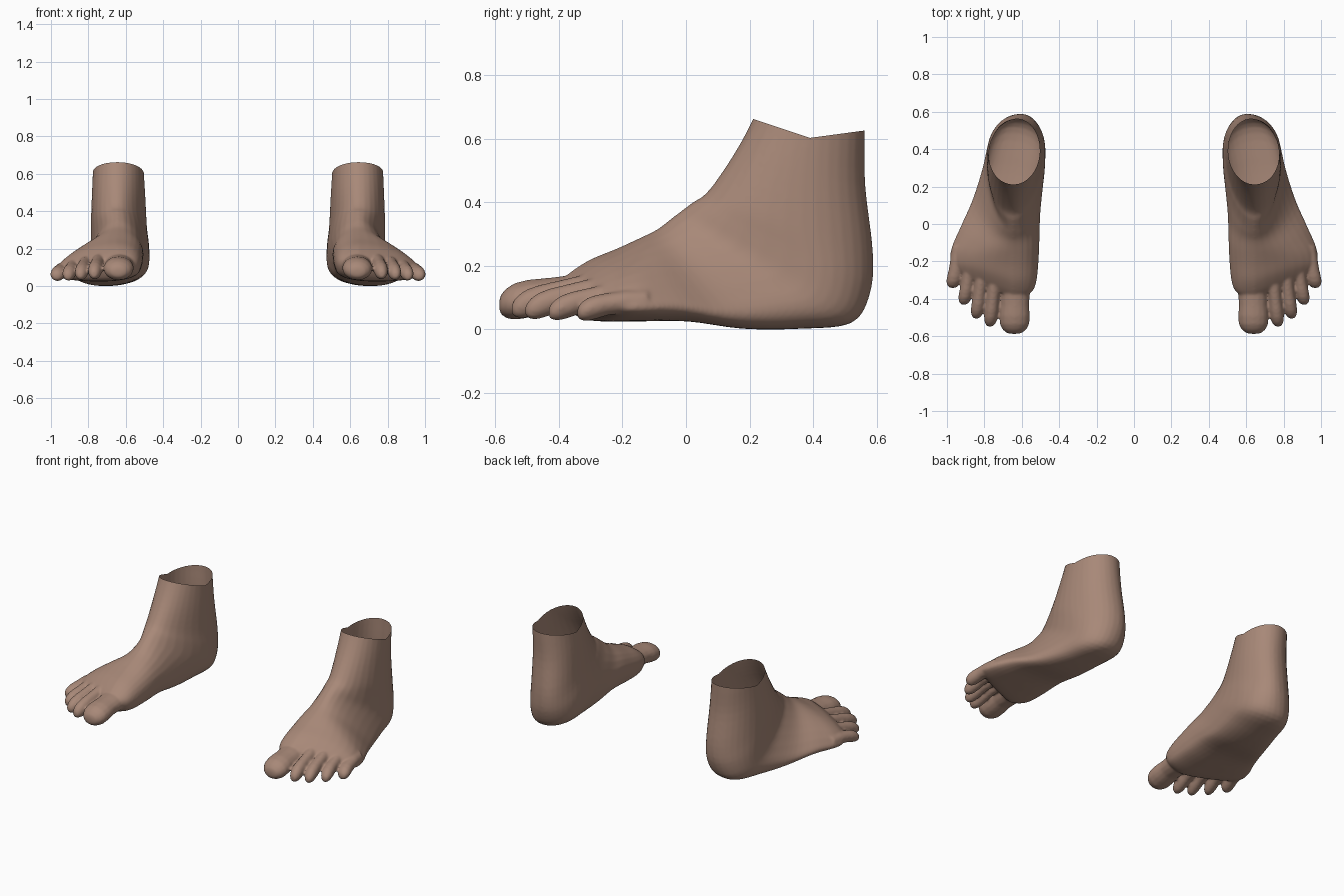
import bpy, bmesh
from math import sin, cos, pi
from mathutils import Vector

cube = bpy.data.objects.get("Cube")
if cube:
    bpy.data.objects.remove(cube)

skin = bpy.data.materials.new("brown skin")
skin.use_nodes = True
skin_colour = (0.39, 0.247, 0.187, 1)
skin.diffuse_color = skin_colour
skin.node_tree.nodes["Principled BSDF"].inputs["Base Color"].default_value = skin_colour

RING_SIDES = 32
RIDGE_X = 0.645


def power(value, exponent):
    return abs(value) ** exponent * (1 if value >= 0 else -1)


def loft(bm, rings):
    """Join closed rings of points into a capped tube."""
    loops = [[bm.verts.new(p) for p in ring] for ring in rings]
    for a, b in zip(loops, loops[1:]):
        for i in range(len(a)):
            j = (i + 1) % len(a)
            bm.faces.new((a[i], a[j], b[j], b[i]))
    bm.faces.new(loops[0])
    bm.faces.new(loops[-1])


def smooth_rows(rows, steps=4):
    """Catmull-Rom interpolation between rows of section measurements."""
    result = []
    for i in range(len(rows) - 1):
        quad = [rows[max(i - 1, 0)], rows[i], rows[i + 1], rows[min(i + 2, len(rows) - 1)]]
        for s in range(steps):
            t = s / steps
            result.append([
                b + t / 2 * (c - a + t * (2*a - 5*b + 4*c - d + t * (3*b - a - 3*c + d)))
                for a, b, c, d in zip(*quad)])
    result.append(rows[-1])
    return result


def foot_ring(row):
    """Section from the instep ridge to the heel or sole, widest at 'wide'."""
    top_y, top_z, low_y, low_z, wide, inner, outer, low_x, skew = row
    top = Vector((RIDGE_X, top_y, top_z))
    low = Vector((low_x, low_y, low_z))
    centre = top.lerp(low, wide)
    # Round at the ankle and heel, a little flatter along the sole
    flatness = 1 - 0.15 * (top - low).normalized().z
    ring = []
    for i in range(RING_SIDES):
        angle = 2 * pi * i / RING_SIDES
        c, s = cos(angle), sin(angle)
        end, bend = (top, 1) if c >= 0 else (low, flatness)
        p = centre + (end - centre) * abs(c) ** bend
        side = outer - centre.x if s >= 0 else centre.x - inner
        p.x += side * power(s, bend)
        p.y += skew * max(0, p.x - RIDGE_X)
        ring.append(p)
    return ring


def add_toe(bm, base, tip, half_width, half_height):
    base, tip = Vector(base), Vector(tip)
    shape = [(0, 1), (0.3, 0.98), (0.55, 0.93), (0.72, 1), (0.85, 0.97),
             (0.93, 0.8), (0.98, 0.55), (1, 0.3)]
    rings = []
    for along, size in shape:
        centre = base.lerp(tip, along)
        centre.z += 0.012 * sin(pi * along)
        rings.append([
            centre + Vector((half_width * size * cos(2 * pi * i / 16), 0,
                             half_height * size * sin(2 * pi * i / 16)))
            for i in range(16)])
    loft(bm, rings)


# Sections: instep y z, heel or sole y z, widest place, inner x, outer x, sole x, skew
sections = [
    (0.24, 0.74, 0.56, 0.74, 0.5, 0.505, 0.775, 0.63, 0),
    (0.21, 0.66, 0.562, 0.62, 0.5, 0.505, 0.775, 0.63, 0),
    (0.15, 0.55, 0.564, 0.45, 0.53, 0.497, 0.78, 0.615, 0),
    (0.07, 0.435, 0.588, 0.24, 0.57, 0.488, 0.785, 0.605, 0),
    (0.02, 0.399, 0.578, 0.11, 0.65, 0.475, 0.785, 0.62, 0),
    (-0.02, 0.369, 0.52, 0.02, 0.7, 0.475, 0.79, 0.65, 0),
    (-0.05, 0.346, 0.36, 0.002, 0.72, 0.493, 0.815, 0.69, 0),
    (-0.09, 0.315, 0.18, 0.002, 0.75, 0.512, 0.86, 0.73, 0),
    (-0.15, 0.285, 0, 0.025, 0.75, 0.52, 0.925, 0.75, 0.05),
    (-0.22, 0.253, -0.17, 0.025, 0.75, 0.523, 0.97, 0.74, 0.2),
    (-0.3, 0.22, -0.29, 0.025, 0.72, 0.53, 0.982, 0.73, 0.33),
    (-0.36, 0.182, -0.345, 0.035, 0.62, 0.548, 0.965, 0.73, 0.4),
    (-0.395, 0.15, -0.375, 0.07, 0.55, 0.59, 0.92, 0.72, 0.42),
]

# Toes: base, tip, half width, half height
toes = [
    ((0.632, -0.25, 0.115), (0.64, -0.587, 0.077), 0.081, 0.06),
    ((0.738, -0.25, 0.135), (0.77, -0.548, 0.064), 0.038, 0.046),
    ((0.805, -0.23, 0.125), (0.843, -0.505, 0.058), 0.037, 0.043),
    ((0.867, -0.18, 0.11), (0.91, -0.432, 0.053), 0.037, 0.04),
    ((0.93, -0.12, 0.088), (0.97, -0.342, 0.052), 0.041, 0.038),
]

# Solid foot with its toes
bm = bmesh.new()
loft(bm, [foot_ring(row) for row in smooth_rows(sections)])
for toe in toes:
    add_toe(bm, *toe)
bmesh.ops.recalc_face_normals(bm, faces=bm.faces)
mesh = bpy.data.meshes.new("left_foot")
bm.to_mesh(mesh)
bm.free()
left = bpy.data.objects.new("left_foot", mesh)
bpy.context.collection.objects.link(left)

# Blend the toes into the foot as one skin
remesh = left.modifiers.new("blend", 'REMESH')
remesh.mode = 'VOXEL'
remesh.voxel_size = 0.007
relax = left.modifiers.new("relax", 'SMOOTH')
relax.factor = 0.5
relax.iterations = 8
bpy.context.view_layer.update()
blended = bpy.data.meshes.new_from_object(
    left.evaluated_get(bpy.context.evaluated_depsgraph_get()))
left.modifiers.clear()

# Open the ankle along a shallow V-shaped rim
bm = bmesh.new()
bm.from_mesh(blended)
dip = Vector((0, 0.39, 0.602))
normals = [Vector((0, 0.06, 0.18)), Vector((0, -0.023, 0.17))]
for normal in normals:
    bmesh.ops.bisect_plane(bm, geom=bm.verts[:] + bm.edges[:] + bm.faces[:],
                           plane_co=dip, plane_no=normal)
above = [f for f in bm.faces
         if all((f.calc_center_median() - dip).dot(n) > 0 for n in normals)]
bmesh.ops.delete(bm, geom=above, context='FACES')

# Rest on the ground
floor = min(v.co.z for v in bm.verts)
bmesh.ops.translate(bm, verts=bm.verts, vec=(0, 0, -floor))
for f in bm.faces:
    f.smooth = True
    f.material_index = 0
bm.to_mesh(blended)
blended.materials.clear()
blended.materials.append(skin)
left.data = blended

# Mirrored right foot
bmesh.ops.scale(bm, verts=bm.verts, vec=(-1, 1, 1))
bmesh.ops.reverse_faces(bm, faces=bm.faces)
right_mesh = bpy.data.meshes.new("right_foot")
bm.to_mesh(right_mesh)
bm.free()
right_mesh.materials.append(skin)
right = bpy.data.objects.new("right_foot", right_mesh)
bpy.context.collection.objects.link(right)
